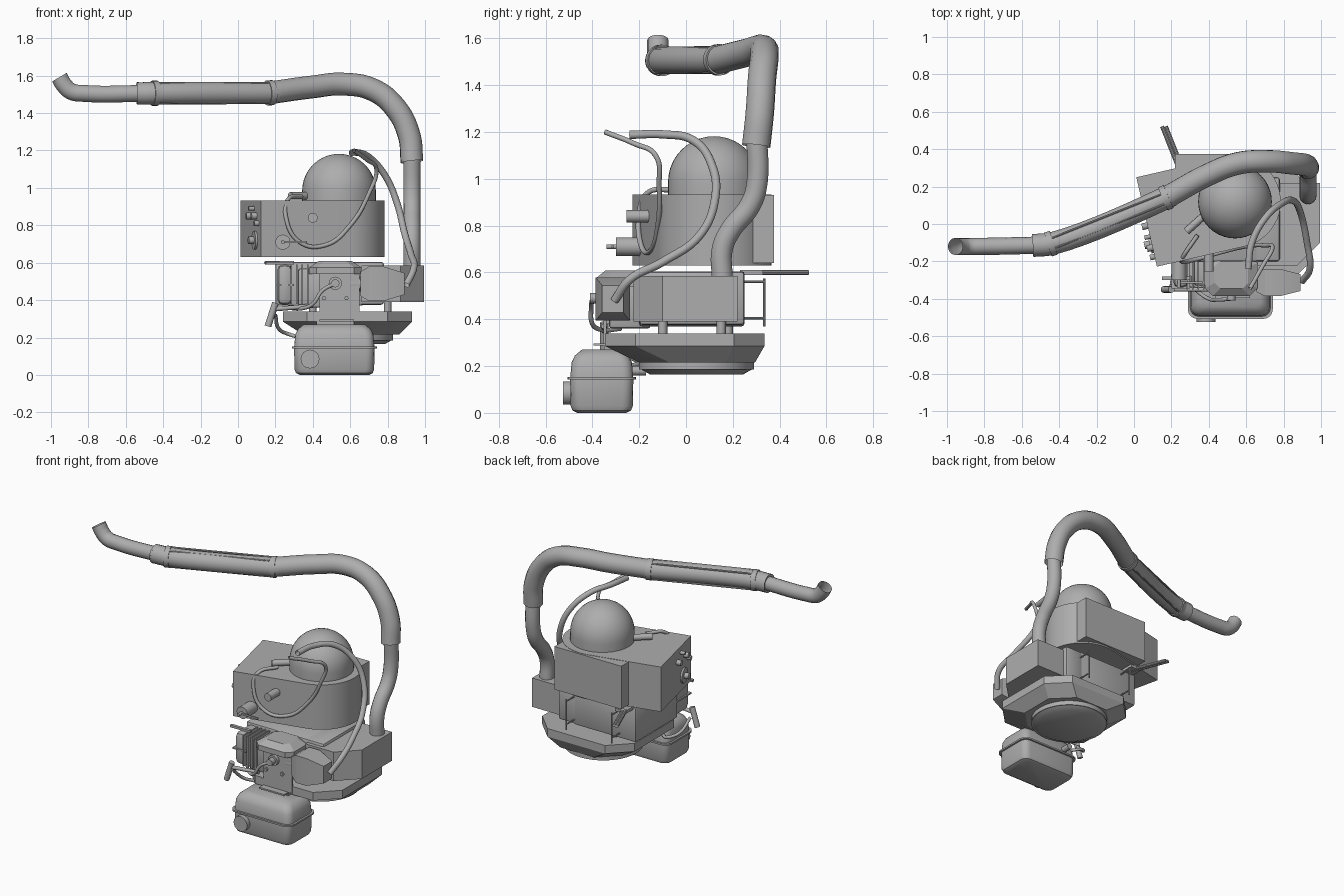
import bpy, bmesh, math
from mathutils import Vector

grey = bpy.data.materials.new("neutral_grey")
grey.diffuse_color = (0.42, 0.42, 0.42, 1)


def finish(ob, angle=35):
    """Link material and smooth by angle."""
    if not ob.data.materials:
        ob.data.materials.append(grey)
    bpy.ops.object.select_all(action='DESELECT')
    bpy.context.view_layer.objects.active = ob
    ob.select_set(True)
    bpy.ops.object.shade_smooth_by_angle(angle=math.radians(angle))
    return ob


def from_bm(name, bm, angle=35):
    bmesh.ops.recalc_face_normals(bm, faces=bm.faces)
    me = bpy.data.meshes.new(name)
    bm.to_mesh(me)
    bm.free()
    ob = bpy.data.objects.new(name, me)
    bpy.context.collection.objects.link(ob)
    return finish(ob, angle)


def loft(name, rings, angle=35):
    """Skin closed rings of 3D points and cap both ends."""
    bm = bmesh.new()
    vs = [[bm.verts.new(p) for p in r] for r in rings]
    n = len(vs[0])
    for a, b in zip(vs, vs[1:]):
        for i in range(n):
            bm.faces.new((a[i], a[(i + 1) % n], b[(i + 1) % n], b[i]))
    bm.faces.new(vs[0][::-1])
    bm.faces.new(vs[-1])
    return from_bm(name, bm, angle)


def rect(x0, x1, y0, y1, z, r, seg=4):
    """Rounded rectangle ring at height z (seg=1 gives chamfers)."""
    pts = []
    for k, (cx, cy) in enumerate(((x1 - r, y1 - r), (x0 + r, y1 - r),
                                  (x0 + r, y0 + r), (x1 - r, y0 + r))):
        for i in range(seg + 1):
            a = math.pi / 2 * (k + i / seg)
            pts.append((cx + r * math.cos(a), cy + r * math.sin(a), z))
    return pts


def box(name, x0, x1, y0, y1, z0, z1, bevel=0.0, seg=2):
    bm = bmesh.new()
    bmesh.ops.create_cube(bm, size=1)
    for v in bm.verts:
        v.co = ((x0 + x1) / 2 + v.co.x * (x1 - x0), (y0 + y1) / 2 + v.co.y * (y1 - y0),
                (z0 + z1) / 2 + v.co.z * (z1 - z0))
    if bevel:
        bmesh.ops.bevel(bm, geom=bm.edges[:], offset=bevel, segments=seg, profile=0.5, affect='EDGES')
    return from_bm(name, bm)


def rod(name, p0, p1, r0, r1=None, n=24):
    """Capped cylinder or cone between two points."""
    p0, p1 = Vector(p0), Vector(p1)
    q = (p1 - p0).to_track_quat('Z', 'Y')
    def ring(p, r):
        return [p + q @ Vector((r * math.cos(2 * math.pi * i / n), r * math.sin(2 * math.pi * i / n), 0))
                for i in range(n)]
    return loft(name, [ring(p0, r0), ring(p1, r0 if r1 is None else r1)])


def tube(name, pts, r, res=8, cap=False):
    """Smooth round tube through the points."""
    cu = bpy.data.curves.new(name, 'CURVE')
    cu.dimensions = '3D'
    cu.bevel_depth, cu.bevel_resolution, cu.resolution_u = r, 5, res
    cu.use_fill_caps = cap
    sp = cu.splines.new('BEZIER')
    sp.bezier_points.add(len(pts) - 1)
    for b, p in zip(sp.bezier_points, pts):
        b.co = p
        b.handle_left_type = b.handle_right_type = 'AUTO'
    ob = bpy.data.objects.new(name, cu)
    bpy.context.collection.objects.link(ob)
    bpy.ops.object.select_all(action='DESELECT')
    bpy.context.view_layer.objects.active = ob
    ob.select_set(True)
    bpy.ops.object.convert(target='MESH')
    return finish(bpy.context.view_layer.objects.active, 50)


# Base tray with chamfered corners, and round foot
loft("base_tray", [rect(0.35, 0.86, -0.20, 0.295, 0.215, 0.13, 1),
                   rect(0.24, 0.93, -0.345, 0.335, 0.285, 0.13, 1),
                   rect(0.24, 0.93, -0.345, 0.335, 0.34, 0.13, 1)], 20)
rod("base_foot", (0.585, 0.045, 0.22), (0.585, 0.045, 0.185), 0.245, n=40)
rod("base_foot_lip", (0.585, 0.045, 0.185), (0.585, 0.045, 0.165), 0.235, 0.2, n=40)
for i, (x, y) in enumerate(((0.4, -0.1), (0.8, -0.1), (0.4, 0.18), (0.8, 0.15))):
    rod(f"rubber_mount_{i}", (x, y, 0.33), (x, y, 0.4), 0.02, n=12)

# Fan housing: back half and side outlet box with chamfered front corner
box("fan_housing", 0.2, 0.665, -0.2, 0.25, 0.37, 0.605, 0.012)
side = [(0.66, -0.225), (0.87, -0.225), (0.995, -0.1), (0.995, 0.22), (0.66, 0.22)]
loft("outlet_box", [[(x, y, z) for x, y in side] for z in (0.39, 0.585)], 20)
box("housing_rim", 0.64, 0.78, -0.2, 0.25, 0.375, 0.605, 0.015)

# Liquid tank: turned box with round end around the dome
cx, cy, R, turn = 0.54, 0.12, 0.245, math.radians(13)
uv = [(-0.485, R), (-0.485, -R)]
uv += [(R * math.cos(a), R * math.sin(a)) for a in
       [math.pi * (i / 20 - 0.5) for i in range(21)]]
outline = [(cx + u * math.cos(turn) - v * math.sin(turn),
            cy + u * math.sin(turn) + v * math.cos(turn)) for u, v in uv]
loft("liquid_tank", [[(x, y, z) for x, y in outline] for z in (0.63, 0.932)])
box("back_pad", 0.22, 0.72, 0.15, 0.375, 0.64, 0.93)

# Dome on the tank
bm = bmesh.new()
prof = [(0.197, 0.92)] + [(0.197 * math.cos(a), 0.985 + 0.197 * math.sin(a))
                          for a in [math.pi / 2 * i / 10 for i in range(11)]]
vs = [bm.verts.new((cx + r, cy, z)) for r, z in prof]
es = [bm.edges.new(e) for e in zip(vs, vs[1:])]
bmesh.ops.spin(bm, geom=vs + es, cent=(cx, cy, 0), axis=(0, 0, 1), angle=2 * math.pi, steps=40)
bmesh.ops.remove_doubles(bm, verts=bm.verts, dist=0.0005)
from_bm("tank_dome", bm)

# Control panel on the turned left side
def on_side(v, z, out):
    u = -0.485 - out
    return (cx + u * math.cos(turn) - v * math.sin(turn), cy + u * math.sin(turn) + v * math.cos(turn), z)

for i, (v, z, r, h) in enumerate(((-0.12, 0.72, 0.05, 0.012), (-0.12, 0.72, 0.02, 0.04), (-0.14, 0.85, 0.018, 0.03),
                                  (-0.02, 0.85, 0.018, 0.03), (-0.19, 0.81, 0.015, 0.025), (-0.08, 0.89, 0.012, 0.03))):
    rod(f"panel_knob_{i}", on_side(v, z, -0.01), on_side(v, z, h), r, n=16)

# Valves on the tank front
rod("front_valve", (0.4, -0.13, 0.84), (0.4, -0.255, 0.84), 0.026)
rod("drain_valve", (0.24, -0.16, 0.71), (0.24, -0.3, 0.71), 0.04)
rod("drain_stem", (0.24, -0.3, 0.71), (0.24, -0.34, 0.71), 0.01)
box("drain_lever", 0.23, 0.37, -0.318, -0.308, 0.705, 0.716)
rod("dome_fitting", (0.28, -0.04, 0.957), (0.38, 0.05, 0.957), 0.02, n=16)

# Blower pipe
tube("riser_pipe", [(0.93, 0.155, 0.57), (0.93, 0.155, 0.7), (0.93, 0.19, 0.78), (0.93, 0.27, 0.88),
                    (0.93, 0.3, 0.96), (0.93, 0.302, 1.2)], 0.046)
tube("flexible_hose", [(0.93, 0.3, 1.14), (0.915, 0.315, 1.28), (0.84, 0.325, 1.43), (0.72, 0.335, 1.525),
                       (0.56, 0.325, 1.555), (0.4, 0.265, 1.54), (0.18, 0.145, 1.51)], 0.061)
tube("lance_tube", [(0.2, 0.155, 1.51), (0.16, 0.135, 1.508), (-0.44, -0.105, 1.506), (-0.54, -0.115, 1.505)], 0.061)
tube("nozzle", [(-0.5, -0.113, 1.505), (-0.82, -0.12, 1.505), (-0.89, -0.12, 1.515),
                (-0.93, -0.12, 1.55), (-0.955, -0.12, 1.592)], 0.046)
rod("nozzle_shoulder", (-0.53, -0.115, 1.505), (-0.54, -0.115, 1.505), 0.06)
rod("lance_collar_front", (-0.43, -0.1, 1.506), (-0.46, -0.11, 1.506), 0.067, n=28)
rod("lance_collar_back", (0.185, 0.147, 1.509), (0.155, 0.134, 1.508), 0.067, n=28)
for i, (dy, dz) in enumerate(((0.03, 0.053), (-0.03, 0.053), (0.03, -0.053), (-0.03, -0.053))):
    rod(f"lance_rib_{i}", (0.16, 0.135 + dy, 1.508 + dz), (-0.44, -0.105 + dy, 1.506 + dz), 0.006, n=8)

# Loose hoses
tube("supply_hose", [(0.61, -0.24, 1.188), (0.63, -0.1, 1.19), (0.7, 0.03, 1.165), (0.79, 0.11, 1.06),
                     (0.85, 0.125, 0.92), (0.89, 0.06, 0.76), (0.925, -0.1, 0.645),
                     (0.94, -0.24, 0.57), (0.9, -0.305, 0.48)], 0.018)
tube("thin_hose", [(0.62, -0.345, 1.2), (0.69, -0.22, 1.15), (0.74, -0.13, 1.1), (0.7, -0.115, 0.97),
                   (0.6, -0.12, 0.8), (0.47, -0.15, 0.695), (0.33, -0.19, 0.71), (0.255, -0.2, 0.85),
                   (0.265, -0.17, 0.935), (0.34, -0.06, 0.955)], 0.011)

# Engine block with chamfered head, fins and muffler
box("engine_block", 0.32, 0.63, -0.33, -0.15, 0.36, 0.57, 0.015)
loft("engine_head", [rect(0.38, 0.66, -0.385, -0.17, 0.54, 0.04, 1),
                     rect(0.38, 0.66, -0.385, -0.17, 0.575, 0.04, 1),
                     rect(0.43, 0.61, -0.345, -0.2, 0.608, 0.03, 1)], 20)
box("muffler", 0.21, 0.29, -0.34, -0.13, 0.375, 0.59, 0.03)
for i in range(4):
    box(f"engine_fin_{i}", 0.28 + i * 0.03, 0.288 + i * 0.03, -0.35, -0.15, 0.38, 0.59)
box("muffler_strap", 0.2, 0.3, -0.345, -0.125, 0.475, 0.485)
box("muffler_pipe", 0.15, 0.3, -0.3, -0.28, 0.59, 0.605)
box("engine_plate", 0.435, 0.65, -0.352, -0.34, 0.295, 0.575)
box("plate_foot", 0.435, 0.62, -0.395, -0.34, 0.287, 0.297)
for i, (x, z) in enumerate(((0.46, 0.55), (0.62, 0.55), (0.46, 0.41), (0.58, 0.41))):
    rod(f"plate_bolt_{i}", (x, -0.345, z), (x, -0.366, z), 0.012, n=6)

# Spark plug with lead
rod("spark_plug_base", (0.52, -0.34, 0.49), (0.52, -0.375, 0.49), 0.035, n=16)
rod("spark_plug_cap", (0.52, -0.37, 0.49), (0.52, -0.41, 0.49), 0.022, n=16)
tube("spark_lead", [(0.52, -0.4, 0.49), (0.45, -0.405, 0.45), (0.4, -0.4, 0.38), (0.34, -0.36, 0.355),
                    (0.26, -0.28, 0.36)], 0.01, cap=True)

# Air filter: tapered box along x
def side_ring(x, hy, hz):
    return [(x, -0.313 + a * hy, 0.487 + b * hz) for a, b in ((-1, -1), (1, -1), (1, 1), (-1, 1))]

loft("air_filter", [side_ring(0.655, 0.05, 0.065), side_ring(0.7, 0.073, 0.092), side_ring(0.78, 0.073, 0.092),
                    side_ring(0.89, 0.045, 0.058)], 20)
rod("air_inlet", (0.6, -0.313, 0.487), (0.67, -0.313, 0.487), 0.04)

# Starter grip, throttle link and fuel line
rod("starter_grip", (0.16, -0.35, 0.26), (0.2, -0.35, 0.385), 0.018, n=12)
rod("throttle_link", (0.18, -0.35, 0.35), (0.4, -0.35, 0.37), 0.012, n=12)
tube("fuel_line", [(0.2, -0.33, 0.32), (0.22, -0.25, 0.245), (0.28, -0.2, 0.215), (0.34, -0.24, 0.2)], 0.01)
rod("fuel_tap", (0.4, -0.24, 0.18), (0.4, -0.17, 0.18), 0.02, n=12)
box("tank_bracket", 0.42, 0.62, -0.35, -0.28, 0.25, 0.34)

# Fuel tank with seam and cap
fx0, fx1, fy0, fy1 = 0.3, 0.73, -0.495, -0.225
loft("fuel_tank", [rect(fx0 + d, fx1 - d, fy0 + d, fy1 - d, z, 0.045) for d, z in
                   ((0.03, 0.0), (0.01, 0.01), (0.002, 0.03), (0, 0.145), (0.006, 0.215), (0.02, 0.245),
                    (0.05, 0.27))], 40)
loft("fuel_tank_seam", [rect(fx0 - 0.012, fx1 + 0.012, fy0 - 0.012, fy1 + 0.012, z, 0.05) for z in (0.142, 0.153)])
rod("fuel_cap", (0.385, -0.47, 0.085), (0.385, -0.525, 0.085), 0.05)

# Rear wire frame and strap rod
for i, x in enumerate((0.32, 0.66)):
    rod(f"frame_post_{i}", (x, 0.335, 0.37), (x, 0.335, 0.575), 0.005, n=8)
    for z in (0.405, 0.56):
        rod(f"frame_bar_{i}_{z}", (x, 0.24, z), (x, 0.335, z), 0.005, n=8)
for i, dx in enumerate((-0.01, 0.01)):
    rod(f"strap_rod_{i}", (0.26 + dx, 0.27, 0.6), (0.16 + dx, 0.522, 0.6), 0.011, n=10)
box("strap_rod_mount", 0.22, 0.3, 0.23, 0.33, 0.59, 0.61)
